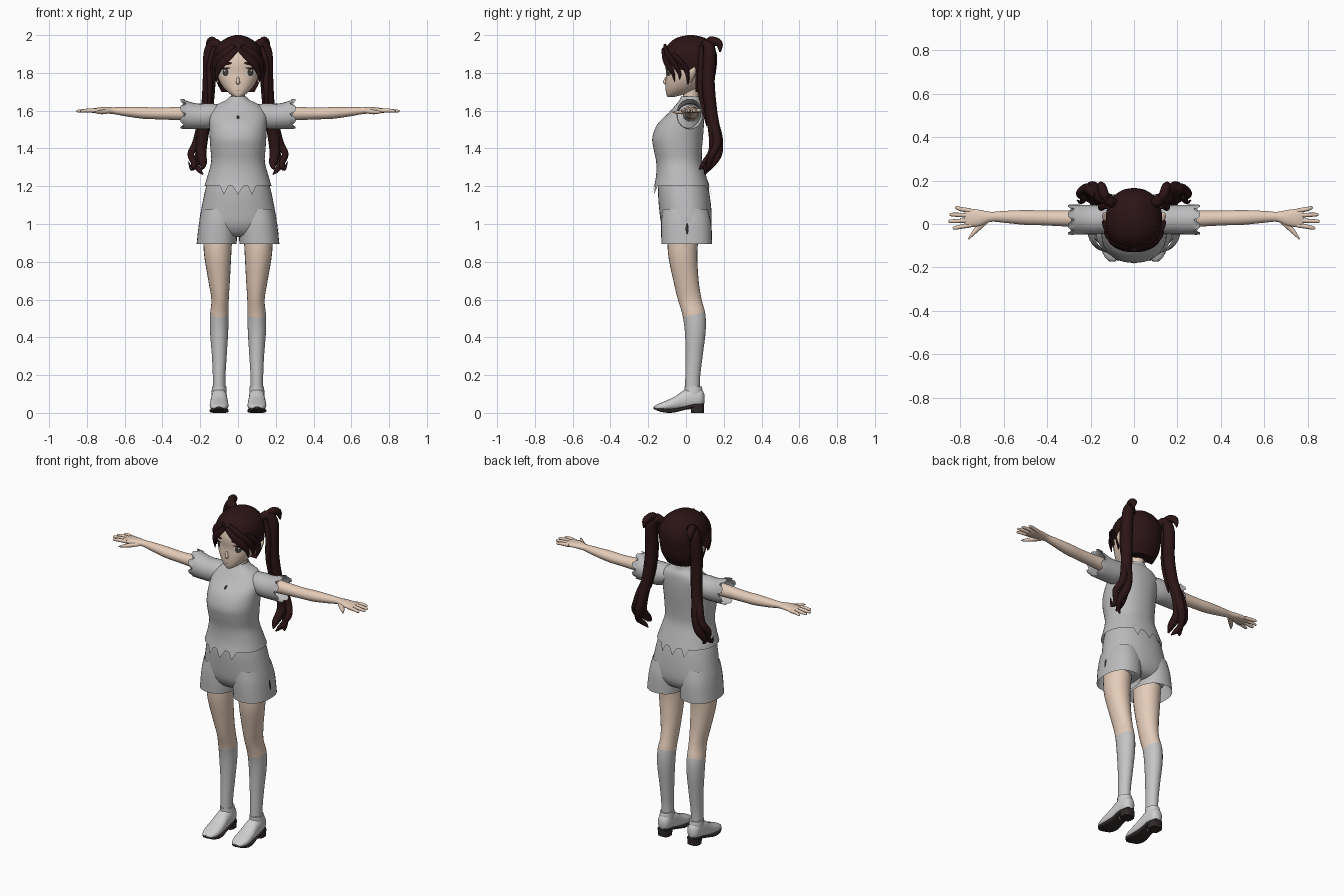
import bpy, bmesh, math
from mathutils import Vector
from mathutils.bvhtree import BVHTree

if "Cube" in bpy.data.objects:
    bpy.data.objects.remove(bpy.data.objects["Cube"])

X, Y, Z = Vector((1, 0, 0)), Vector((0, 1, 0)), Vector((0, 0, 1))


def material(name, r, g, b):
    m = bpy.data.materials.new(name)
    m.use_nodes = True
    m.diffuse_color = (r, g, b, 1)
    m.node_tree.nodes["Principled BSDF"].inputs["Base Color"].default_value = (r, g, b, 1)
    return m


hair = material("dark_brown_hair", .025, .007, .008)
skin = material("skin", .78, .6, .48)
cloth = material("grey_cloth", .5, .5, .51)
sock = material("light_grey_sock", .56, .56, .57)
leather = material("pale_grey_shoe", .62, .62, .62)
dark = material("dark_sole", .03, .022, .022)
white = material("eye_white", .75, .72, .7)
iris = material("iris_brown", .06, .045, .04)
lip = material("lip", .45, .22, .18)


def finish(name, bm, mat, mirror):
    me = bpy.data.meshes.new(name)
    bm.to_mesh(me)
    bm.free()
    me.materials.append(mat)
    for p in me.polygons:
        p.use_smooth = True
    me.set_sharp_from_angle(angle=math.radians(45))
    ob = bpy.data.objects.new(name, me)
    bpy.context.scene.collection.objects.link(ob)
    if mirror:
        ob.modifiers.new("Mirror", "MIRROR").use_clip = False
        ob.modifiers["Mirror"].use_mirror_merge = False
    return ob


def spow(c, power):
    return math.copysign(abs(c) ** (2 / power), c)


def loft(name, stations, mat, axes=None, ref=X, n=24, steps=4, caps=True, power=2, mirror=False):
    """Skin smooth elliptical rings through stations (x, y, z, radius_u, radius_v)."""
    pts, rows = [Vector(s) for s in stations], []
    for i in range(len(pts) - 1):
        a, b, c, d = pts[max(i - 1, 0)], pts[i], pts[i + 1], pts[min(i + 2, len(pts) - 1)]
        for k in range(steps):
            t = k / steps
            rows.append((b * 2 + (c - a) * t + (a * 2 - b * 5 + c * 4 - d) * (t * t)
                         + (b * 3 - a - c * 3 + d) * (t ** 3)) * .5)
    rows.append(pts[-1])
    if axes and axes[0].cross(axes[1]).dot(Vector(rows[-1][:3]) - Vector(rows[0][:3])) < 0:
        rows.reverse()
    bm, rings = bmesh.new(), []
    for i, r in enumerate(rows):
        if axes:
            u, v = axes
        else:
            t = Vector(rows[min(i + 1, len(rows) - 1)][:3]) - Vector(rows[max(i - 1, 0)][:3])
            t.normalize()
            u = (ref - t * ref.dot(t)).normalized()
            v = t.cross(u)
        ring = []
        for j in range(n):
            w = math.tau * j / n
            ring.append(bm.verts.new(Vector(r[:3]) + u * (spow(math.cos(w), power) * max(r[3], .001))
                                     + v * (spow(math.sin(w), power) * max(r[4], .001))))
        rings.append(ring)
    for a, b in zip(rings, rings[1:]):
        for j in range(n):
            k = (j + 1) % n
            bm.faces.new((a[j], a[k], b[k], b[j]))
    if caps:
        bm.faces.new(rings[0][::-1])
        bm.faces.new(rings[-1])
    return finish(name, bm, mat, mirror)


def body(*rows):
    """Turn (z, half width, front y, back y) into stations."""
    return [(0, (f + b) / 2, z, h, (b - f) / 2) for z, h, f, b in rows]


def edit(ob, cuts, act):
    """Cut the mesh along planes, then run a rule on it."""
    bm = bmesh.new()
    bm.from_mesh(ob.data)
    for co, no in cuts:
        bmesh.ops.bisect_plane(bm, geom=bm.verts[:] + bm.edges[:] + bm.faces[:], plane_co=co, plane_no=no)
    act(bm)
    bm.to_mesh(ob.data)
    bm.free()


def decal(name, target, mat, u, v, ru, rv, lift, tilt=0, side=False, mirror=False):
    """Thin elliptical plate laid on a surface, seen from the front or the left side."""
    tree = BVHTree.FromPolygons([q.co for q in target.data.vertices],
                                [p.vertices[:] for p in target.data.polygons])
    d = -X if side else Y
    bm, rings, n = bmesh.new(), [], 20

    def drop(a, b):
        start = Vector((1, a, b)) if side else Vector((a, -1, b))
        hit = tree.ray_cast(start, d)[0]
        return bm.verts.new((hit if hit else start + d) - d * lift)
    mid = drop(u, v)
    for s in (.35, .7, 1):
        ring = []
        for j in range(n):
            w = math.tau * j / n
            a, b = math.cos(w) * ru * s, math.sin(w) * rv * s
            ring.append(drop(u + a * math.cos(tilt) - b * math.sin(tilt),
                             v + a * math.sin(tilt) + b * math.cos(tilt)))
        rings.append(ring)
    for j in range(n):
        k = (j + 1) % n
        bm.faces.new((mid, rings[0][j], rings[0][k]))
        for a, b in zip(rings, rings[1:]):
            bm.faces.new((a[j], b[j], b[k], a[k]))
    return finish(name, bm, mat, mirror)


# Head, neck, nose and ears
head = loft("head", body((1.672, .014, -.098, -.065), (1.69, .045, -.105, 0), (1.72, .076, -.108, .06),
                         (1.76, .1, -.108, .1), (1.8, .111, -.106, .125), (1.85, .114, -.11, .135),
                         (1.9, .108, -.1, .13), (1.95, .085, -.07, .1), (1.98, .04, -.03, .06)),
            skin, (X, Y), n=40, power=2.3)
loft("neck", body((1.6, .05, -.02, .075), (1.66, .038, -.015, .065), (1.74, .04, -.015, .07)), skin, (X, Y))
loft("nose", [(0, -.106, 1.778, .005, .004), (0, -.109, 1.75, .01, .013), (0, -.106, 1.738, .006, .004)],
     skin, (X, Y), n=12)
loft("ears", [(.108, .02, 1.75, .006, .008), (.122, .026, 1.78, .014, .02), (.134, .034, 1.81, .012, .02),
              (.142, .044, 1.83, .003, .005)], skin, (X, Y), n=12, mirror=True)

# Painted face
decal("eye_whites", head, white, .067, 1.803, .026, .022, .002, mirror=True)
decal("irises", head, iris, .066, 1.803, .016, .021, .004, mirror=True)
decal("eye_highlights", head, white, .071, 1.812, .004, .005, .006, mirror=True)
decal("lashes", head, hair, .069, 1.824, .029, .005, .005, -.1, mirror=True)
decal("eyebrows", head, hair, .06, 1.849, .03, .008, .003, -.12, mirror=True)
decal("mouth", head, lip, 0, 1.708, .014, .0025, .003)

# Hair cap with a parted opening for the face
cap = loft("hair_cap", body((1.7, .09, -.06, .115), (1.76, .118, -.1, .148), (1.84, .128, -.118, .163),
                            (1.9, .128, -.12, .163), (1.95, .106, -.095, .14), (1.985, .06, -.05, .1),
                            (2, .015, .01, .04)), hair, (X, Y), n=48, power=2.2)


def open_face(bm):
    gone = [f for f in bm.faces if f.calc_center_median().y < .05
            and f.calc_center_median().z < 1.925 - .9 * abs(f.calc_center_median().x)]
    bmesh.ops.delete(bm, geom=gone, context="FACES")


edit(cap, [((0, 0, 1.925), (.9, 0, 1)), ((0, 0, 1.925), (-.9, 0, 1)), ((0, .05, 0), Y)], open_face)

# Fringe locks and twin tails: each is a path with its widths
locks = [[(.003, -.12, 1.928), (.05, -.116, 1.885), (.09, -.098, 1.845), (.111, -.07, 1.8), (.112, -.06, 1.755)],
         [(.02, -.112, 1.945), (.08, -.1, 1.9), (.116, -.064, 1.85), (.124, -.035, 1.8), (.122, -.035, 1.765)],
         [(.1, -.07, 1.9), (.124, -.03, 1.86), (.129, 0, 1.82), (.127, .01, 1.78), (.122, .01, 1.735)]]
for i, path in enumerate(locks):
    widths = [.012, .02, .022, .014, .002]
    loft(f"fringe_lock_{i + 1}", [p + (min(w, .008), w) for p, w in zip(path, widths)], hair,
         ref=Vector((.6, -1, 0)), n=10, mirror=True)

tails = {"tail_main": [(.09, .09, 1.93, .022), (.125, .115, 1.955, .028), (.15, .125, 1.9, .033),
                       (.153, .118, 1.75, .034), (.165, .133, 1.6, .032), (.188, .152, 1.47, .032),
                       (.195, .145, 1.38, .028), (.185, .1, 1.32, .02), (.19, .07, 1.29, .004)],
         "tail_outer_curl": [(.16, .11, 1.62, .015), (.195, .15, 1.52, .022), (.22, .165, 1.43, .022),
                             (.25, .14, 1.37, .018), (.232, .12, 1.32, .016), (.245, .1, 1.29, .01),
                             (.262, .11, 1.33, .002)],
         "tail_inner_curl": [(.16, .13, 1.6, .015), (.18, .165, 1.48, .025), (.2, .17, 1.38, .024),
                             (.222, .14, 1.32, .018), (.205, .11, 1.285, .013), (.185, .1, 1.262, .003)],
         "tail_side_strand": [(.125, .08, 1.94, .01), (.148, .08, 1.85, .016), (.15, .075, 1.72, .014),
                              (.152, .09, 1.62, .01), (.16, .11, 1.52, .003)],
         "tail_crown": [(.115, .1, 1.94, .016), (.135, .13, 1.97, .022), (.15, .175, 1.955, .02),
                        (.16, .18, 1.91, .004)]}
for name, path in tails.items():
    loft(name, [p + (p[3],) for p in path], hair, n=12, mirror=True)

# Shirt with a ragged hem
shirt = loft("shirt", body((1.2, .178, -.168, .125), (1.26, .16, -.158, .105), (1.33, .142, -.158, .085),
                           (1.4, .146, -.172, .085), (1.46, .15, -.178, .09), (1.53, .152, -.15, .095),
                           (1.59, .15, -.09, .095), (1.63, .115, -.055, .09), (1.655, .065, -.035, .075),
                           (1.675, .045, -.025, .07)), cloth, (X, Y), n=48, caps=False, power=2.2)
for v in shirt.data.vertices:
    if v.co.z < 1.201 and abs(v.co.x) < .1 and v.index % 3 == 0:
        v.co.z -= .045
        v.co.y *= 1.08
decal("shirt_button", shirt, dark, 0, 1.565, .008, .01, .003)

sleeves = loft("sleeves", [(.08, .02, 1.585, .055, .045), (.15, .02, 1.572, .066, .067),
                           (.22, .02, 1.57, .068, .068), (.305, .02, 1.583, .07, .08)],
               cloth, (Y, Z), n=24, caps=False, mirror=True)
for v in sleeves.data.vertices:
    if v.co.x > .304:
        v.co.x -= .03 if v.index % 3 == 0 else 0

# Arms, palms, fingers and thumbs
loft("arms", [(.16, .025, 1.585, .043, .043), (.3, .025, 1.585, .037, .036), (.42, .028, 1.585, .034, .031),
              (.5, .03, 1.588, .034, .031), (.6, .033, 1.595, .027, .024), (.66, .033, 1.6, .023, .018),
              (.71, .028, 1.602, .037, .017), (.765, .028, 1.6, .043, .013), (.78, .028, 1.6, .036, .008)],
     skin, (Y, Z), mirror=True)
for i, tip in enumerate((.835, .855, .85, .825)):
    y = -.005 + .022 * i
    out = (i - 1.5) * .009
    loft(f"fingers_{i + 1}", [(.75, y, 1.6, .011, .011), (.8, y + out * .6, 1.601, .01, .01),
                              (tip - .008, y + out, 1.598, .008, .007), (tip, y + out, 1.598, .003, .003)],
         skin, (Y, Z), n=10, mirror=True)
loft("thumbs", [(.685, .015, 1.597, .012, .016), (.715, -.015, 1.593, .012, .014),
                (.742, -.045, 1.592, .009, .009), (.762, -.07, 1.592, .003, .003)],
     skin, ref=Z, n=10, mirror=True)

# Shorts: hips and two open legs
loft("shorts_hips", body((1.23, .16, -.143, .105), (1.17, .176, -.148, .122), (1.08, .194, -.142, .134),
                         (1, .205, -.13, .134), (.95, .18, -.1, .11), (.93, .12, -.06, .07)),
     cloth, (X, Y), n=40, power=2.2)
shorts = loft("shorts_legs", [(.1, -.004, 1.08, .09, .12), (.106, .001, 1, .101, .133),
                              (.113, .004, .895, .106, .134)],
              cloth, (X, Y), n=32, caps=False, power=2.3, mirror=True)
decal("shorts_side_mark", shorts, dark, .006, .975, .008, .03, .003, side=True)

# Legs, with the sock painted below a slanted line
legs = loft("legs", [(.105, -.01, 1, .078, .085), (.108, -.018, .85, .073, .078), (.1, 0, .7, .057, .067),
                     (.095, .02, .6, .046, .063), (.099, .042, .52, .049, .061), (.1, .049, .43, .048, .055),
                     (.099, .043, .3, .039, .045), (.1, .035, .18, .033, .039), (.1, .035, .08, .034, .04)],
            skin, (X, Y), mirror=True)
legs.data.materials.append(sock)
top, slope = Vector((0, .04, .52)), Vector((0, -.25, 1))


def paint_sock(bm):
    for f in bm.faces:
        f.material_index = int((f.calc_center_median() - top).dot(slope) < 0)


edit(legs, [(top, slope)], paint_sock)

# Shoes: upper, cuff, sole and heel block
loft("shoe_uppers", [(.1, .097, .075, .015, .025), (.1, .08, .08, .034, .045), (.1, .035, .078, .041, .056),
                     (.1, -.01, .068, .043, .052), (.1, -.06, .05, .048, .036), (.1, -.11, .037, .049, .026),
                     (.1, -.15, .03, .036, .016), (.1, -.17, .029, .012, .006)],
     leather, (X, Z), power=2.3, mirror=True)
loft("shoe_cuffs", [(.1, .04, .08, .04, .05), (.1, .04, .12, .039, .047), (.1, .038, .14, .038, .045)],
     leather, (X, Y), mirror=True)
loft("soles", [(.1, .095, .042, .022, .008), (.1, .04, .038, .039, .01), (.1, -.02, .022, .041, .01),
               (.1, -.08, .011, .05, .011), (.1, -.135, .016, .044, .01), (.1, -.172, .026, .014, .005)],
     dark, (X, Z), power=4, mirror=True)
loft("heels", [(.1, .06, 0, .036, .034), (.1, .06, .04, .038, .036)], dark, (X, Y), steps=1, power=3, mirror=True)
